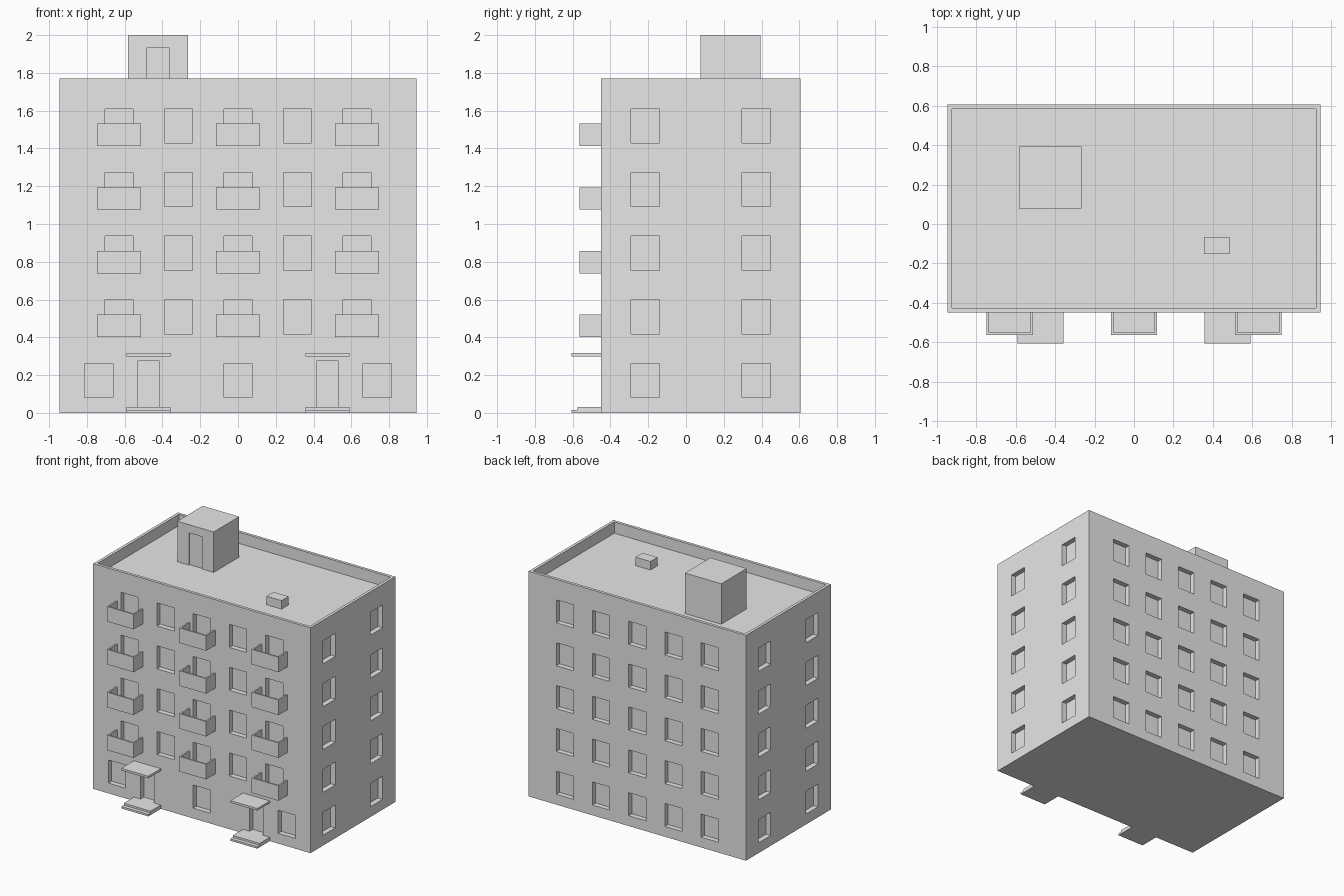
import bpy
import bmesh
from mathutils import Vector

cube = bpy.data.objects.get("Cube")
if cube:
    bpy.data.objects.remove(cube, do_unlink=True)

# One plain light grey for the whole building
grey = bpy.data.materials.new("plain light grey")
grey.use_nodes = True
COLOUR = (0.8, 0.8, 0.8, 1)
grey.diffuse_color = COLOUR
grey.node_tree.nodes["Principled BSDF"].inputs["Base Color"].default_value = COLOUR

HX, FRONT, BACK, TOP, ROOF = 0.945, -0.449, 0.605, 1.771, 1.682
COL, STOREY, SILL = 0.315, 0.337, 0.081
WIN_W, WIN_H, DEPTH, PARAPET = 0.15, 0.181, 0.04, 0.023
MID_Y = (FRONT + BACK) / 2


def boxes(name, spans):
    """One object made of boxes, each given as (x0, x1, y0, y1, z0, z1)."""
    bm = bmesh.new()
    for x0, x1, y0, y1, z0, z1 in spans:
        size = Vector((x1 - x0, y1 - y0, z1 - z0))
        centre = Vector((x0 + x1, y0 + y1, z0 + z1)) / 2
        verts = bmesh.ops.create_cube(bm, size=1)["verts"]
        for v in verts:
            v.co = v.co * size + centre
    mesh = bpy.data.meshes.new(name)
    bm.to_mesh(mesh)
    bm.free()
    mesh.materials.append(grey)
    obj = bpy.data.objects.new(name, mesh)
    bpy.context.collection.objects.link(obj)
    return obj


def carve(obj, spans):
    """Cut box-shaped recesses out of an object."""
    cutter = boxes("cutter", spans)
    cutter.hide_render = True
    mod = obj.modifiers.new("recesses", "BOOLEAN")
    mod.operation = "DIFFERENCE"
    mod.solver = "EXACT"
    mod.object = cutter
    bpy.context.view_layer.objects.active = obj
    bpy.ops.object.modifier_apply(modifier=mod.name)
    bpy.data.objects.remove(cutter, do_unlink=True)


def wall_hole(x, z, w, h, face, out=0.05):
    """Recess in a wall facing -y (front) or +y (back)."""
    y0, y1 = (face - out, face + DEPTH) if face < 0 else (face - DEPTH, face + out)
    return (x - w / 2, x + w / 2, y0, y1, z, z + h)


# Recesses: windows on all sides, entrance doors, sunken roof
holes = [(-HX + PARAPET, HX - PARAPET, FRONT + PARAPET, BACK - PARAPET, ROOF, TOP + 0.1)]
columns = [i * COL for i in range(-2, 3)]
for floor in range(5):
    z = SILL + floor * STOREY
    for x in (columns if floor else (-0.738, 0, 0.738)):
        holes.append(wall_hole(x, z, WIN_W, WIN_H, FRONT))
    for x in columns:
        holes.append(wall_hole(x, z, WIN_W, WIN_H, BACK))
    for y in (MID_Y - 0.294, MID_Y + 0.294):
        for x0, x1 in ((-HX - 0.05, -HX + DEPTH), (HX - DEPTH, HX + 0.05)):
            holes.append((x0, x1, y - WIN_W / 2, y + WIN_W / 2, z, z + WIN_H))
DOOR_X = 0.474
for x in (-DOOR_X, DOOR_X):
    holes.append(wall_hole(x, 0.03, 0.117, 0.246, FRONT))

body = boxes("building_body", [(-HX, HX, FRONT, BACK, 0, TOP)])
carve(body, holes)

# Balconies on alternate columns of the upper floors
W, OUT, T, SLAB = 0.117, -0.563, 0.012, 0.016
for floor in range(1, 5):
    z = SILL + floor * STOREY
    rail = z + 0.102
    for n, x in enumerate(columns[::2]):
        boxes(f"balcony_{floor}_{n + 1}", [
            (x - W, x + W, OUT, FRONT, z - SLAB, z),
            (x - W, x + W, OUT, OUT + T, z, rail),
            (x - W, x - W + T, OUT + T, FRONT, z, rail),
            (x + W - T, x + W, OUT + T, FRONT, z, rail),
        ])

# Entrance steps and canopies
for side, x in (("right", -DOOR_X), ("left", DOOR_X)):
    boxes(f"entrance_steps_{side}", [
        (x - W, x + W, -0.605, FRONT, 0, 0.015),
        (x - W, x + W, -0.575, FRONT, 0.015, 0.03),
    ])
    boxes(f"entrance_canopy_{side}", [(x - W, x + W, -0.605, FRONT, 0.299, 0.316)])

# Rooftop stair house with a very shallow door, and a small vent
HOUSE_Y = 0.078
stair_house = boxes("stair_house", [(-0.583, -0.266, HOUSE_Y, 0.394, ROOF, 2)])
carve(stair_house, [(-0.483, -0.366, HOUSE_Y - 0.05, HOUSE_Y + 0.008, ROOF - 0.05, 1.935)])
boxes("roof_vent", [(0.355, 0.485, -0.152, -0.065, ROOF, ROOF + 0.067)])
